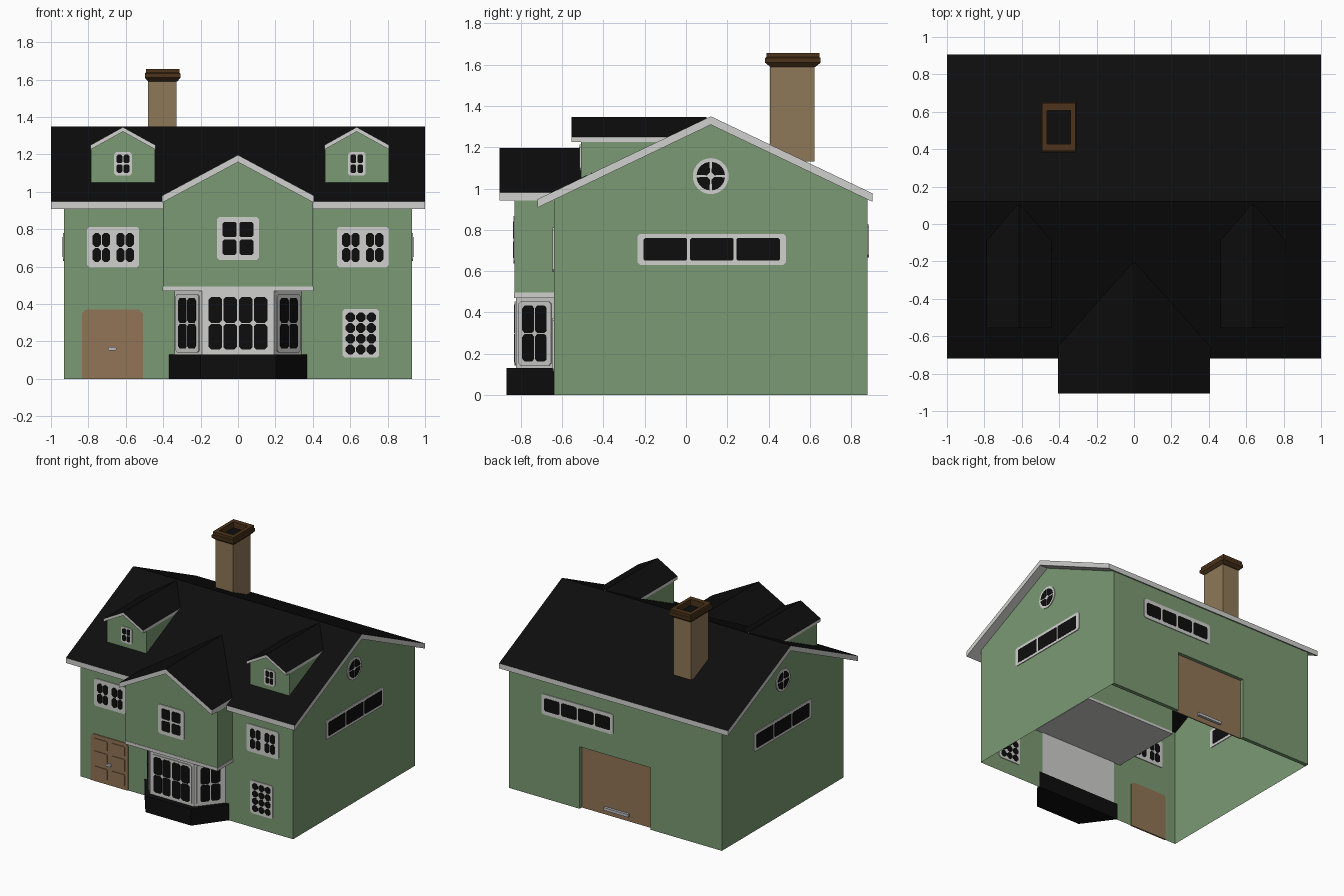
import bpy, bmesh, math
from mathutils import Vector as V

if "Cube" in bpy.data.objects:
    bpy.data.objects.remove(bpy.data.objects["Cube"])

def material(name, r, g, b):
    lin = lambda c: ((c / 255 + 0.055) / 1.055) ** 2.4 if c > 10 else c / 255 / 12.92
    m = bpy.data.materials.new(name)
    m.diffuse_color = (lin(r), lin(g), lin(b), 1)
    m.use_nodes = True
    m.node_tree.nodes["Principled BSDF"].inputs["Base Color"].default_value = m.diffuse_color
    return m

GREEN = material("wall green", 123, 154, 115)
WHITE = material("trim white", 208, 208, 206)
BLACK = material("roof black", 13, 13, 13)
TAN = material("chimney tan", 143, 120, 88)
DOOR = material("door brown", 145, 117, 86)
CAP = material("cap dark brown", 76, 52, 27)
GREY = material("handle grey", 185, 187, 190)

X, Y, Z = V((1, 0, 0)), V((0, 1, 0)), V((0, 0, 1))

def make(name, parts, mats, top=None):
    """Each part is (points, extrusion or None, material index); top = index for upward faces."""
    bm = bmesh.new()
    for pts, vec, mi in parts:
        a = [bm.verts.new(p) for p in pts]
        faces = [bm.faces.new(a)]
        if vec is not None:
            b = [bm.verts.new(V(p) + V(vec)) for p in pts]
            n = len(a)
            faces.append(bm.faces.new(b[::-1]))
            faces += [bm.faces.new((a[(i + 1) % n], a[i], b[i], b[(i + 1) % n])) for i in range(n)]
            bmesh.ops.recalc_face_normals(bm, faces=faces)
        for f in faces:
            f.normal_update()
            f.material_index = top if top is not None and f.normal.z > 0.3 else mi
    me = bpy.data.meshes.new(name)
    bm.to_mesh(me)
    bm.free()
    for m in mats:
        me.materials.append(m)
    ob = bpy.data.objects.new(name, me)
    bpy.context.collection.objects.link(ob)
    return ob

def box(name, x0, x1, y0, y1, z0, z1, mat):
    return make(name, [([(x0, y0, z0), (x1, y0, z0), (x1, y1, z0), (x0, y1, z0)], (0, 0, z1 - z0), 0)], [mat])

def octo(a0, a1, b0, b1, c):
    return [(a0 + c, b0), (a1 - c, b0), (a1, b0 + c), (a1, b1 - c),
            (a1 - c, b1), (a0 + c, b1), (a0, b1 - c), (a0, b0 + c)]

def plate(o, u, pts, d0, d1, mi):
    """Flat outline on the wall through o with right-hand axis u, from depth d0 to d1."""
    n = u.cross(Z)
    return ([V(o) + u * a + Z * b + n * d0 for a, b in pts], n * (d1 - d0), mi)

def pane(o, u, pts):
    return [plate(o, u, pts, 0.003, 0.008, 1), plate(o, u, pts, -0.008, -0.003, 1)]

def window(name, o, u, w, h, groups, cols, rows, round_=0.28, gap=0.006):
    """w, h are half sizes; every group is a block of cols x rows chamfered panes."""
    parts = [plate(o, u, octo(-w, w, -h, h, 0.012), -0.006, 0.006, 0)]
    for a0, a1, b0, b1 in groups:
        dx, dz = (a1 - a0) / cols, (b1 - b0) / rows
        for i in range(cols):
            for j in range(rows):
                x, z, g = a0 + i * dx, b0 + j * dz, gap / 2
                parts += pane(o, u, octo(x + g, x + dx - g, z + g, z + dz - g, round_ * min(dx, dz)))
    make(name, parts, [WHITE, BLACK])

def gable_roof(name, cx, half, apex, eave, t, y0, y1):
    prof = [(-half, eave), (0, apex), (half, eave), (half, eave - t), (0, apex - t), (-half, eave - t)]
    make(name, [([(cx + x, y0, z) for x, z in prof], (0, y1 - y0, 0), 0)], [WHITE, BLACK], top=1)

# Main walls: open-bottomed shell, back wall with a garage opening
gable = [(-0.64, 0), (0.88, 0), (0.88, 0.965), (0.12, 1.33), (-0.64, 0.965)]
make("main_walls", [([(s * 0.93, y, z) for y, z in gable[::s]], None, 0) for s in (1, -1)]
     + [([(-0.93, -0.64, 0), (0.93, -0.64, 0), (0.93, -0.64, 0.965), (-0.93, -0.64, 0.965)], None, 0)], [GREEN])
back = [(-0.93, 0), (-0.305, 0), (-0.305, 0.49), (0.313, 0.49), (0.313, 0), (0.93, 0), (0.93, 0.965), (-0.93, 0.965)]
make("back_wall", [([(x, 0.88, z) for x, z in back], (0, -0.03, 0), 0)], [GREEN])

# Main roof with white edges, dark ceiling inside
roof = [(-0.72, 0.948), (0.12, 1.35), (0.905, 0.976), (0.905, 0.935), (0.12, 1.309), (-0.72, 0.907)]
make("main_roof", [([(-1, y, z) for y, z in roof], (2, 0, 0), 0)], [WHITE, BLACK], top=1)
ceil = [(-0.63, 0.945), (0.12, 1.302), (0.84, 0.958), (0.84, 0.948), (0.12, 1.292), (-0.63, 0.935)]
make("ceiling", [([(-0.925, y, z) for y, z in ceil], (1.85, 0, 0), 0)], [BLACK])

# Projecting centre gable
make("centre_gable", [([(-0.402, -0.83, 0.49), (0.402, -0.83, 0.49), (0.402, -0.83, 0.95),
                        (0, -0.83, 1.17), (-0.402, -0.83, 0.95)], (0, 0.79, 0), 0)], [GREEN])
gable_roof("centre_gable_roof", 0, 0.405, 1.197, 0.98, 0.038, -0.905, -0.04)
box("bay_top_trim", -0.404, 0.404, -0.833, -0.04, 0.47, 0.495, WHITE)
window("gable_window", (0, -0.83, 0.751), X, 0.112, 0.115, [(-0.09, 0.09, -0.095, 0.095)], 2, 2, 0.1, 0.014)

# Bay window
def trapezoid(front, back_, y0, z):
    return [(-front, y0, z), (front, y0, z), (back_, -0.635, z), (-back_, -0.635, z)]
make("bay_base", [(trapezoid(0.2, 0.373, -0.87, 0), (0, 0, 0.13), 0)], [BLACK])
make("bay_body", [(trapezoid(0.192, 0.343, -0.825, 0.13), (0, 0, 0.34), 0)], [WHITE])
window("bay_front_window", (0, -0.825, 0.297), X, 0.175, 0.155,
       [(-0.16, -0.003, -0.143, 0.143), (0.003, 0.16, -0.143, 0.143)], 2, 2, 0.17)
for s, side in ((-1, "left"), (1, "right")):
    u = V((0.151, s * 0.19, 0)).normalized()
    window(f"bay_{side}_window", (s * 0.2675, -0.73, 0.297), u, 0.1, 0.155, [(-0.078, 0.078, -0.138, 0.138)], 2, 2, 0.17)

# Front windows
for s, side in ((-1, "left"), (1, "right")):
    window(f"upper_{side}_window", (s * 0.667, -0.64, 0.704), X, 0.139, 0.108,
           [(-0.113, -0.014, -0.083, 0.08), (0.014, 0.113, -0.083, 0.08)], 2, 2)
window("lower_right_window", (0.657, -0.64, 0.243), X, 0.098, 0.13, [(-0.084, 0.084, -0.115, 0.115)], 3, 4)

# Side windows: three-pane strip and round gable window
for s, side in ((-1, "left"), (1, "right")):
    o, u = V((s * 0.93, 0.125, 0.705)), Y * s
    window(f"{side}_strip_window", o, u, 0.36, 0.075,
           [(c - 0.108, c + 0.108, -0.057, 0.057) for c in (-0.225, 0, 0.225)], 1, 1, 0.05)
    o = V((s * 0.93, 0.12, 1.06))
    circle = [(0.087 * math.cos(k * math.pi / 16), 0.087 * math.sin(k * math.pi / 16)) for k in range(32)]
    parts = [plate(o, u, circle, -0.006, 0.006, 0)]
    for q in range(4):
        pts = [(0.018, 0.004), *[(0.069 * math.cos(math.radians(a)), 0.069 * math.sin(math.radians(a)))
                                 for a in range(5, 86, 10)], (0.004, 0.018)]
        c, n = round(math.cos(q * math.pi / 2)), round(math.sin(q * math.pi / 2))
        parts += pane(o, u, [(a * c - b * n, a * n + b * c) for a, b in pts])
    make(f"{side}_round_window", parts, [WHITE, BLACK])

# Back window and recessed garage door
window("back_strip_window", (0.33, 0.88, 0.745), -X, 0.313, 0.08,
       [(c - 0.072, c + 0.072, -0.057, 0.057) for c in (-0.222, -0.074, 0.074, 0.222)], 1, 1, 0.08, 0.012)
box("garage_door", -0.305, 0.313, 0.845, 0.853, 0, 0.49, DOOR)
box("garage_handle", -0.105, 0.11, 0.853, 0.873, 0.04, 0.062, GREY)

# Front double door with raised panels and handle
o = (-0.672, -0.64, 0)
parts = [plate(o, X, [(-0.163, 0), (0.163, 0), (0.163, 0.35), (0.143, 0.37), (-0.143, 0.37), (-0.163, 0.35)],
               -0.006, 0.006, 0)]
for c in (-0.077, 0.077):
    for z0, z1 in ((0.03, 0.12), (0.14, 0.24), (0.26, 0.34)):
        parts.append(plate(o, X, octo(c - 0.06, c + 0.06, z0, z1, 0.008), 0.004, 0.011, 0))
make("front_door", parts, [DOOR])
make("door_handle", [plate(o, X, octo(-0.022, 0.022, 0.152, 0.17, 0.006), 0.005, 0.022, 0)], [GREY])

# Dormers
for cx, side in ((-0.615, "left"), (0.635, "right")):
    w = 0.171
    make(f"{side}_dormer", [
        ([(cx - w, -0.51, 1.05), (cx - w, -0.51, 1.235), (cx - w, -0.1, 1.235)], (2 * w, 0, 0), 0),
        ([(cx - w, -0.51, 1.235), (cx + w, -0.51, 1.235), (cx, -0.51, 1.33)], (0, 0.03, 0), 0)], [GREEN])
    gable_roof(f"{side}_dormer_roof", cx, 0.173, 1.346, 1.25, 0.024, -0.555, 0.1)
    window(f"{side}_dormer_window", (cx, -0.51, 1.15), X, 0.048, 0.063, [(-0.037, 0.037, -0.052, 0.052)], 2, 2, 0.2)

# Chimney shaft and flared hollow cap
box("chimney", -0.48, -0.328, 0.407, 0.622, 1.13, 1.6, TAN)
bm = bmesh.new()
rings = [(0.078, 0.11, 1.59), (0.095, 0.135, 1.61), (0.095, 0.135, 1.632), (0.09, 0.129, 1.637),
         (0.09, 0.129, 1.657), (0.063, 0.09, 1.657), (0.063, 0.09, 1.61)]
loops = [[bm.verts.new((-0.403 + sx * hx, 0.518 + sy * hy, z)) for sx, sy in ((-1, -1), (1, -1), (1, 1), (-1, 1))]
         for hx, hy, z in rings]
for a, b in zip(loops, loops[1:]):
    for i in range(4):
        bm.faces.new((a[i], a[(i + 1) % 4], b[(i + 1) % 4], b[i]))
bm.faces.new(loops[0][::-1])
bm.faces.new(loops[-1]).material_index = 1
me = bpy.data.meshes.new("chimney_cap")
bm.to_mesh(me)
bm.free()
me.materials.append(CAP)
me.materials.append(BLACK)
bpy.context.collection.objects.link(bpy.data.objects.new("chimney_cap", me))
